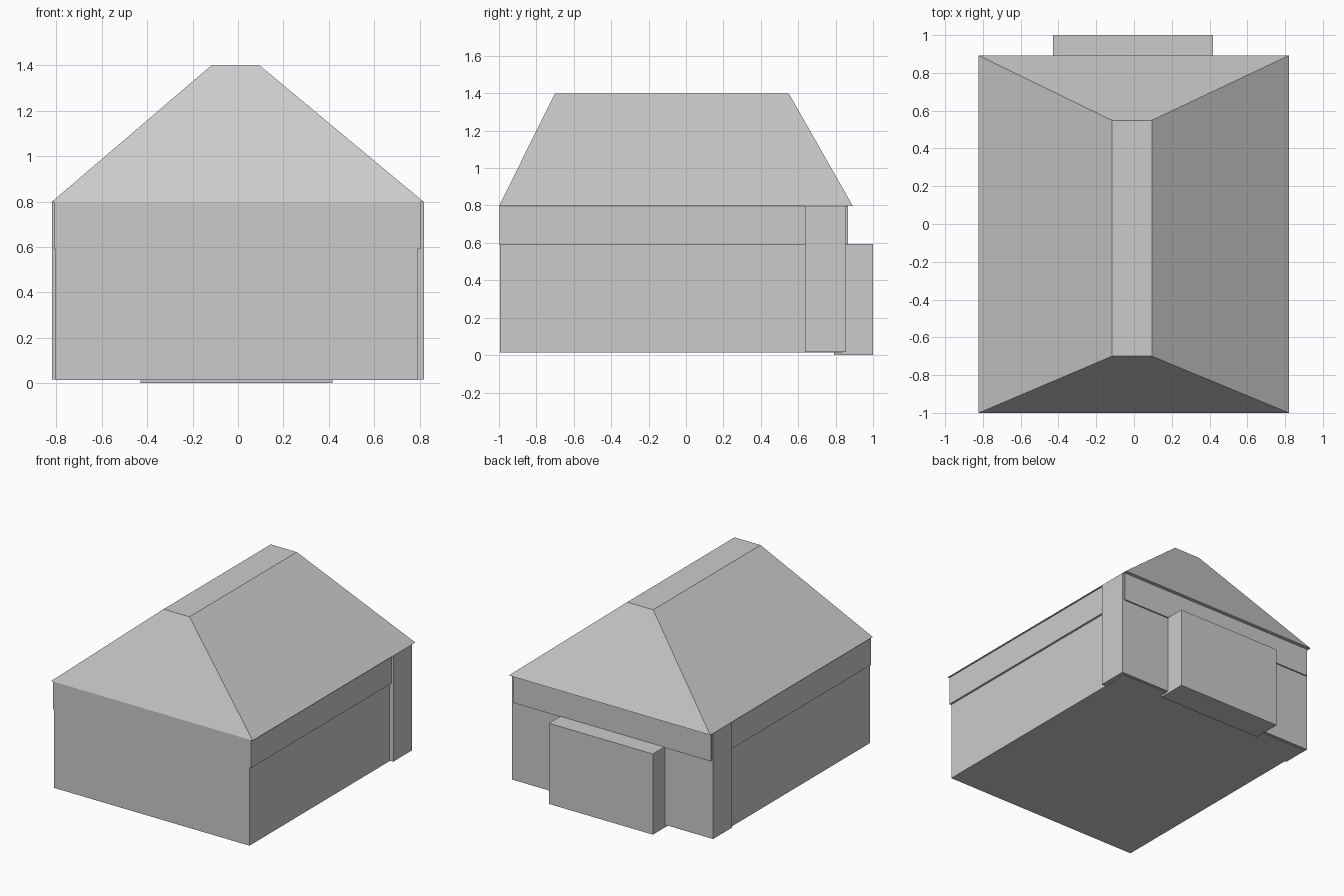
import bpy

if "Cube" in bpy.data.objects:
    bpy.data.objects.remove(bpy.data.objects["Cube"])

grey = bpy.data.materials.new("plain grey")
grey.diffuse_color = (0.6, 0.6, 0.6, 1)
grey.use_nodes = True
grey.node_tree.nodes["Principled BSDF"].inputs["Base Color"].default_value = grey.diffuse_color


def frustum(name, z0, z1, base, top=None):
    """Closed block between two rectangles given as (x0, x1, y0, y1)."""
    verts = []
    for z, (x0, x1, y0, y1) in ((z0, base), (z1, top or base)):
        verts += [(x0, y0, z), (x1, y0, z), (x1, y1, z), (x0, y1, z)]
    faces = [(3, 2, 1, 0), (4, 5, 6, 7)]
    faces += [(i, (i + 1) % 4, (i + 1) % 4 + 4, i + 4) for i in range(4)]
    mesh = bpy.data.meshes.new(name)
    mesh.from_pydata(verts, [], faces)
    mesh.materials.append(grey)
    obj = bpy.data.objects.new(name, mesh)
    bpy.context.collection.objects.link(obj)
    return obj


# Main walls
frustum("house_body", 0.013, 0.797, (-0.803, 0.79, -0.995, 0.84))

# Slightly proud band under the eaves
frustum("eave_band", 0.59, 0.797, (-0.81, 0.805, -0.997, 0.866))

# Wider block across the back
frustum("back_block", 0.017, 0.797, (-0.82, 0.82, 0.637, 0.856))

# Low annex on the back wall
frustum("back_annex", 0.0, 0.594, (-0.43, 0.417, 0.79, 1.0))

# Hipped roof with a flat ridge
frustum("hip_roof", 0.797, 1.40, (-0.822, 0.82, -1.0, 0.892),
        (-0.117, 0.095, -0.70, 0.549))
